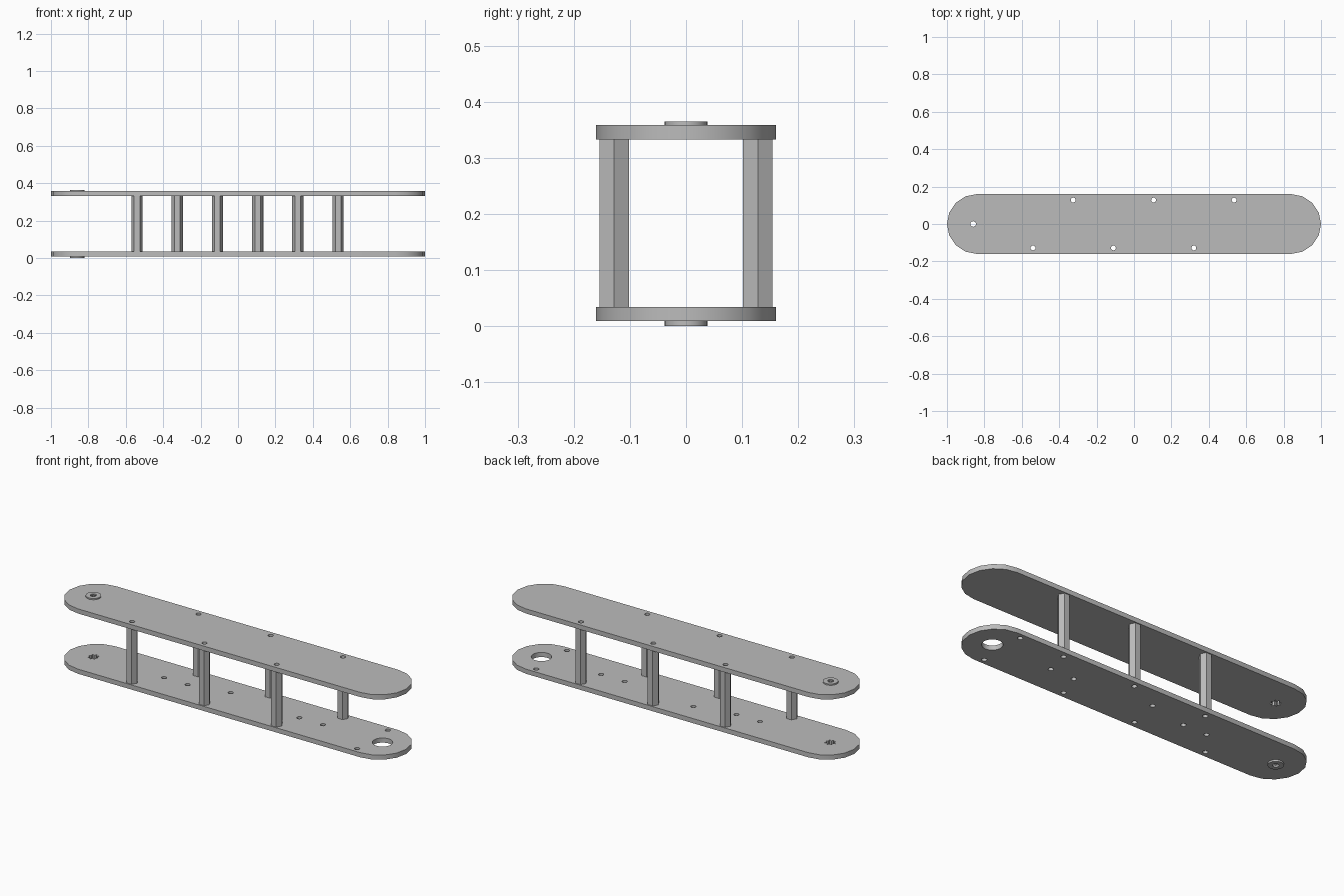
import bpy, bmesh
from math import cos, sin, pi, radians

old = bpy.data.objects.get("Cube")
if old:
    bpy.data.objects.remove(old, do_unlink=True)

grey = bpy.data.materials.new("matte grey metal")
grey.diffuse_color = (0.5, 0.5, 0.5, 1)
grey.use_nodes = True
grey.node_tree.nodes["Principled BSDF"].inputs["Base Color"].default_value = (0.5, 0.5, 0.5, 1)


def ring(x, y, r, n=16):
    return [(x + r * cos(2 * pi * i / n), y + r * sin(2 * pi * i / n)) for i in range(n)]


def star(x, y, outer, inner, lobes):
    """Splined socket outline."""
    pts = []
    for i in range(lobes * 2):
        r = inner if i % 2 else outer
        a = pi * i / lobes
        pts.append((x + r * cos(a), y + r * sin(a)))
    return pts


def slab(name, loops, z0, z1):
    """Extrude an outline with holes between two heights."""
    curve = bpy.data.curves.new(name, "CURVE")
    curve.dimensions = "2D"
    curve.fill_mode = "BOTH"
    curve.extrude = (z1 - z0) / 2
    for loop in loops:
        spline = curve.splines.new("POLY")
        spline.points.add(len(loop) - 1)
        for point, (x, y) in zip(spline.points, loop):
            point.co = (x, y, (z0 + z1) / 2, 1)
        spline.use_cyclic_u = True
    obj = bpy.data.objects.new(name, curve)
    obj.location.z = (z0 + z1) / 2
    bpy.context.collection.objects.link(obj)
    bpy.ops.object.select_all(action="DESELECT")
    obj.select_set(True)
    bpy.context.view_layer.objects.active = obj
    bpy.ops.object.convert(target="MESH")
    obj = bpy.context.object
    bm = bmesh.new()
    bm.from_mesh(obj.data)
    bmesh.ops.remove_doubles(bm, verts=bm.verts, dist=0.0001)
    bmesh.ops.recalc_face_normals(bm, faces=bm.faces)
    # Settle the slab exactly on its lower height
    low = min(v.co.z for v in bm.verts)
    bmesh.ops.translate(bm, verts=bm.verts, vec=(0, 0, -low))
    bm.to_mesh(obj.data)
    bm.free()
    obj.location.z = z0
    obj.data.materials.clear()
    obj.data.materials.append(grey)
    bpy.ops.object.shade_smooth_by_angle(angle=radians(30))
    return obj


# Shared layout
HALF_WIDTH, END_X, PIVOT_X, STEP = 0.16, 0.84, 0.86, 8
LOW, LOW_TOP, HIGH, HIGH_TOP, TOP = 0.009, 0.034, 0.333, 0.358, 0.365
BOLT = 0.013

outline = []
for side in (1, -1):
    for i in range(STEP + 1):
        a = -pi / 2 + pi * i / STEP
        outline.append((side * (END_X + HALF_WIDTH * cos(a)), side * HALF_WIDTH * sin(a)))

post_spots = [(-0.54 + 0.215 * i, 0.128 if i % 2 else -0.128) for i in range(6)]
bolt_holes = [ring(x, y, BOLT) for x, y in post_spots]
socket = star(-PIVOT_X, 0, 0.03, 0.017, 8)

# Upper side plate
slab("upper_plate", [outline, socket] + bolt_holes, HIGH, HIGH_TOP)

# Lower side plate with bearing hole and extra mounting holes
extra_spots = [(-0.44, 0), (-0.30, 0), (-0.075, 0.045), (0.365, 0), (0.505, 0),
               (0.80, -0.13), (0.80, 0.13)]
extra_holes = [ring(x, y, BOLT) for x, y in extra_spots]
bearing_hole = ring(PIVOT_X, 0, 0.05, 32)
slab("lower_plate", [outline, socket, bearing_hole] + bolt_holes + extra_holes, LOW, LOW_TOP)

# Hexagonal hollow standoffs
for i, (x, y) in enumerate(post_spots):
    slab(f"standoff_{i + 1}", [ring(x, y, 0.03, 6), ring(x, y, BOLT)], LOW_TOP, HIGH)

# Pivot washers on the outer faces
washer = [ring(-PIVOT_X, 0, 0.038, 32), ring(-PIVOT_X, 0, 0.015)]
slab("upper_pivot_washer", washer, HIGH_TOP, TOP)
slab("lower_pivot_washer", washer, 0, LOW)
